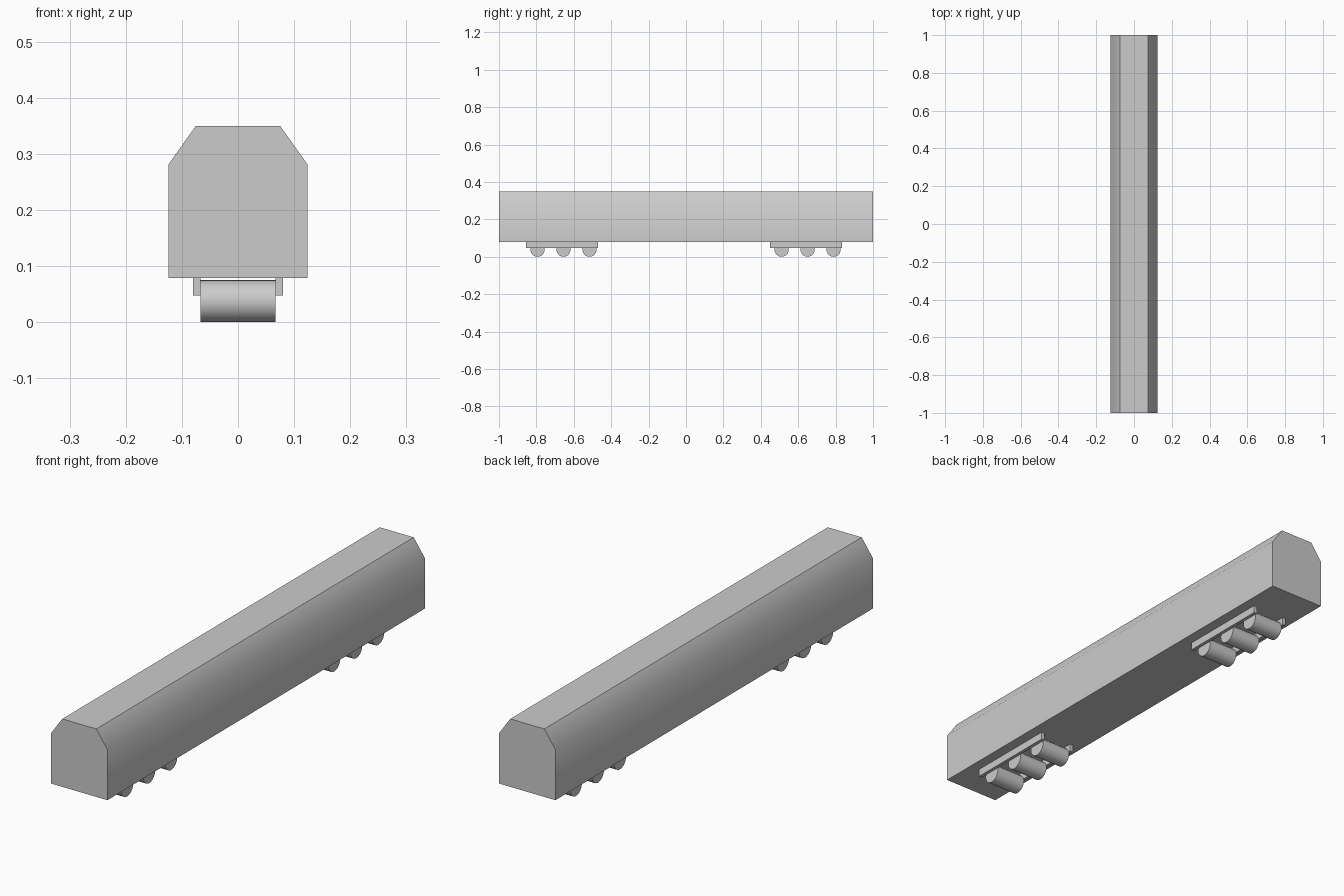
import bpy, bmesh, math

if "Cube" in bpy.data.objects:
    bpy.data.objects.remove(bpy.data.objects["Cube"])


def finish(name, bm, angle=None):
    bmesh.ops.recalc_face_normals(bm, faces=bm.faces)
    mesh = bpy.data.meshes.new(name)
    bm.to_mesh(mesh)
    bm.free()
    obj = bpy.data.objects.new(name, mesh)
    bpy.context.collection.objects.link(obj)
    if angle:
        bpy.ops.object.select_all(action='DESELECT')
        obj.select_set(True)
        bpy.context.view_layer.objects.active = obj
        bpy.ops.object.shade_smooth_by_angle(angle=math.radians(angle))
    return obj


def box(name, loc, size):
    bm = bmesh.new()
    bmesh.ops.create_cube(bm, size=1)
    bmesh.ops.scale(bm, vec=size, verts=bm.verts)
    obj = finish(name, bm)
    obj.location = loc
    return obj


def roller(name, loc, radius, width):
    bm = bmesh.new()
    bmesh.ops.create_cone(bm, cap_ends=True, segments=32, radius1=radius,
                          radius2=radius, depth=width)
    obj = finish(name, bm, 30)
    obj.rotation_euler = (0, math.pi / 2, 0)
    obj.location = loc
    return obj


# Carriage body: chamfered-roof profile extruded along y
half = [(0.124, 0.079), (0.124, 0.281), (0.075, 0.35)]
profile = half + [(-x, z) for x, z in reversed(half)]
bm = bmesh.new()
face = bm.faces.new([bm.verts.new((x, -1, z)) for x, z in profile])
ext = bmesh.ops.extrude_face_region(bm, geom=[face], use_keep_orig=True)
bmesh.ops.translate(bm, vec=(0, 2, 0),
                    verts=[g for g in ext['geom'] if isinstance(g, bmesh.types.BMVert)])
finish("carriage_body", bm, 40)

# Two bogies, each with a pair of side frames and three wheel rollers
for end, y in (("front", -0.655), ("rear", 0.65)):
    for side, s in (("left", -1), ("right", 1)):
        box(f"{end}_{side}_bogie_frame", (s * 0.0735, y - 0.0085, 0.0635),
            (0.014, 0.385, 0.031))
    for i in range(3):
        roller(f"{end}_wheel_{i + 1}", (0, y + (i - 1) * 0.139, 0.0375),
               0.0375, 0.134)
